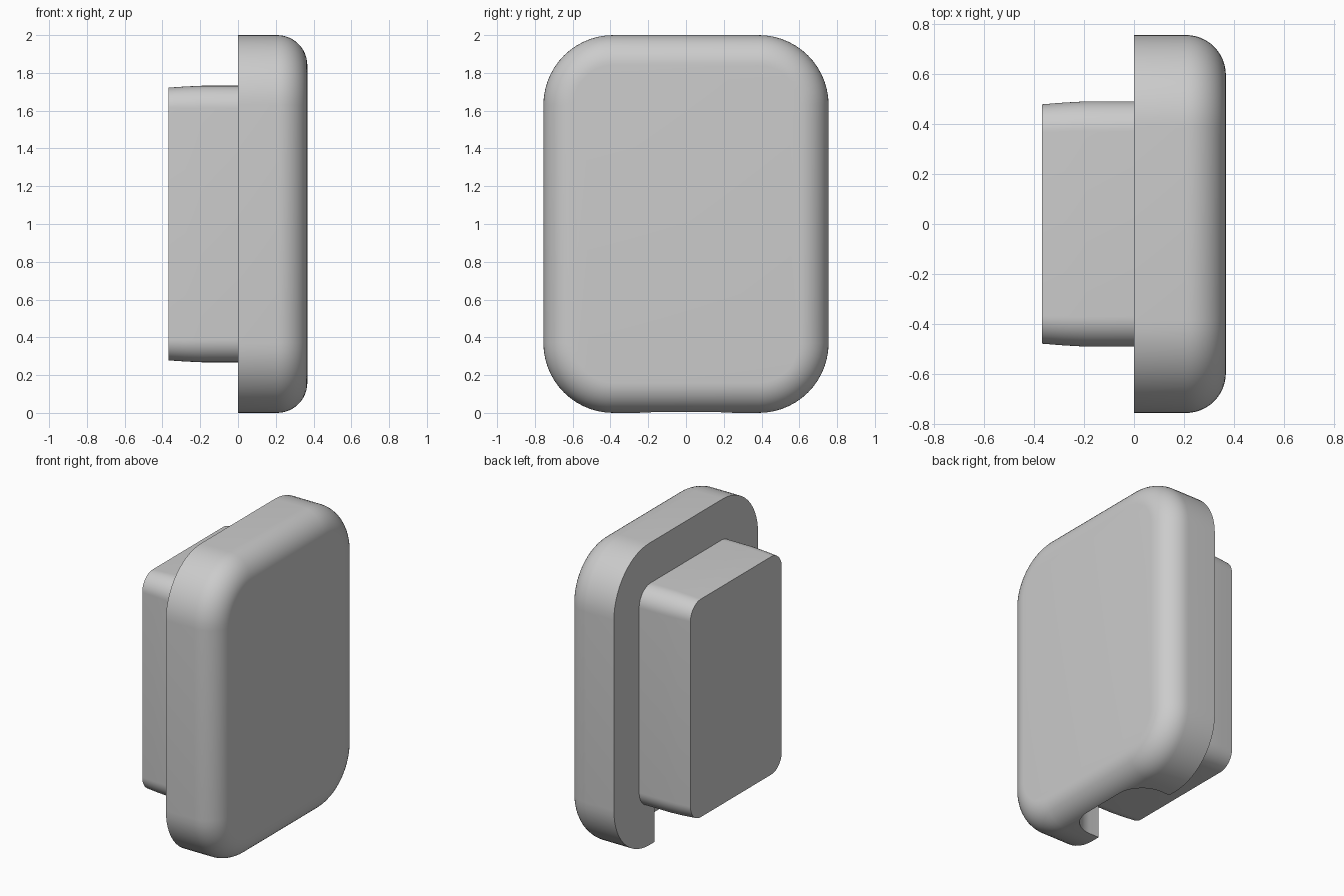
import bpy, bmesh
from math import sin, cos, pi

cube = bpy.data.objects.get("Cube")
if cube:
    bpy.data.objects.remove(cube, do_unlink=True)

grey = bpy.data.materials.new("light grey")
grey.use_nodes = True
grey.diffuse_color = (0.6, 0.6, 0.6, 1)
grey.node_tree.nodes["Principled BSDF"].inputs["Base Color"].default_value = (0.6, 0.6, 0.6, 1)


def rounded_rect(hu, hv, r, steps=14):
    """Outline of a rectangle with round corners, counter-clockwise."""
    pts = []
    for k, (su, sv) in enumerate([(1, 1), (-1, 1), (-1, -1), (1, -1)]):
        for i in range(steps + 1):
            a = (k + i / steps) * pi / 2
            pts.append((su * (hu - r) + r * cos(a), sv * (hv - r) + r * sin(a)))
    return pts


def loft(name, sections, place):
    """Skin rounded rectangles (w, half u, half v, radius) into a closed solid."""
    bm = bmesh.new()
    rings = [[bm.verts.new(place(u, v, w)) for u, v in rounded_rect(hu, hv, r)]
             for w, hu, hv, r in sections]
    for a, b in zip(rings, rings[1:]):
        for i in range(len(a)):
            j = (i + 1) % len(a)
            bm.faces.new((a[i], a[j], b[j], b[i]))
    bm.faces.new(rings[0][::-1])
    bm.faces.new(rings[-1])
    bmesh.ops.recalc_face_normals(bm, faces=bm.faces)
    mesh = bpy.data.meshes.new(name)
    bm.to_mesh(mesh)
    bm.free()
    mesh.materials.append(grey)
    obj = bpy.data.objects.new(name, mesh)
    bpy.context.collection.objects.link(obj)
    return obj


def activate(obj):
    bpy.ops.object.select_all(action='DESELECT')
    obj.select_set(True)
    bpy.context.view_layer.objects.active = obj


def sideways(u, v, w):
    return (w, u, v + 1)


def upright(u, v, w):
    return (u, v, w)


# Wide plate with a full round around its outer face
fillet, depth, corner = 0.16, 0.367, 0.37
sections = [(0, 0.755, 1, corner)]
for i in range(13):
    a = i / 12 * pi / 2
    inset = fillet * (1 - cos(a))
    sections.append((depth - fillet + fillet * sin(a), 0.755 - inset, 1 - inset, corner - inset))
plate = loft("plate", sections, sideways)

# Finger notch in the bottom of the plate, open to the inner side
cutter = loft("notch_cutter", [(-0.1, 0.24, 0.33, 0.17), (0.268, 0.24, 0.33, 0.17)], upright)
cutter.hide_render = True
activate(plate)
cut = plate.modifiers.new("notch", 'BOOLEAN')
cut.operation = 'DIFFERENCE'
cut.solver = 'EXACT'
cut.object = cutter
bpy.ops.object.modifier_apply(modifier=cut.name)
bpy.data.objects.remove(cutter, do_unlink=True)

# Smaller block on the inner side, tapering slightly to its end
block = loft("block", [(-depth, 0.478, 0.722, 0.11), (-0.28, 0.485, 0.728, 0.115),
                       (-0.19, 0.49, 0.732, 0.12), (0, 0.49, 0.732, 0.12)], sideways)

for obj in (plate, block):
    activate(obj)
    bpy.ops.object.shade_smooth_by_angle(angle=0.6)
